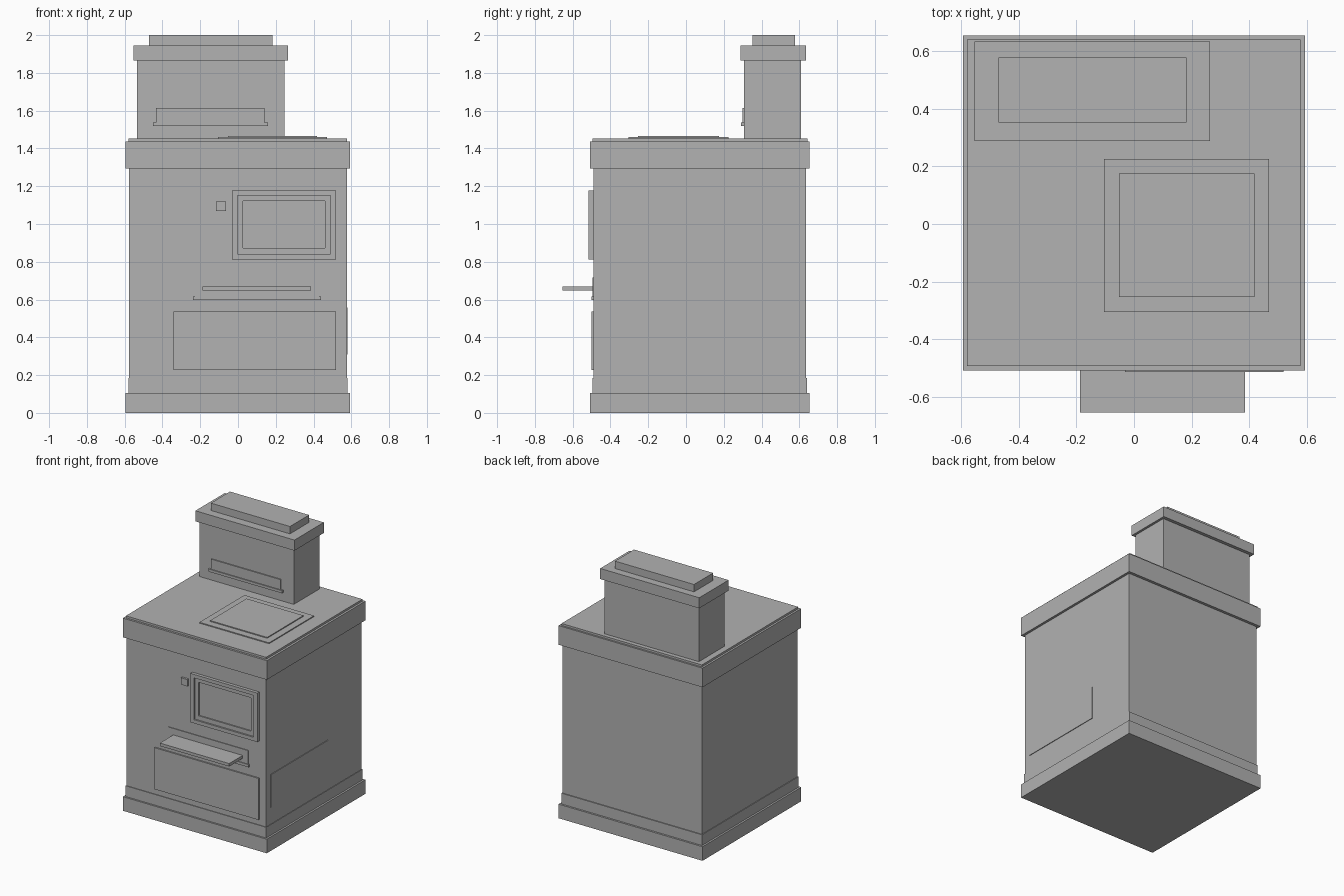
import bpy

if "Cube" in bpy.data.objects:
    bpy.data.objects.remove(bpy.data.objects["Cube"])

grey = bpy.data.materials.new("plain grey")
grey.diffuse_color = (0.445, 0.445, 0.445, 1)
grey.use_nodes = True
grey.node_tree.nodes["Principled BSDF"].inputs["Base Color"].default_value = grey.diffuse_color


def finish(name, verts, faces):
    mesh = bpy.data.meshes.new(name)
    mesh.from_pydata(verts, [], faces)
    mesh.materials.append(grey)
    obj = bpy.data.objects.new(name, mesh)
    bpy.context.collection.objects.link(obj)
    return obj


def box(name, x, y, z):
    """Box from (min, max) ranges on each axis."""
    verts = [(a, b, c) for c in z for a, b in
             ((x[0], y[0]), (x[1], y[0]), (x[1], y[1]), (x[0], y[1]))]
    faces = [(3, 2, 1, 0), (4, 5, 6, 7)]
    faces += [(i, (i + 1) % 4, (i + 1) % 4 + 4, i + 4) for i in range(4)]
    return finish(name, verts, faces)


def frame(name, outer, inner, y):
    """Rectangular ring facing -y; outer and inner are (x0, x1, z0, z1)."""
    def loop(r, d):
        return [(r[0], d, r[2]), (r[1], d, r[2]), (r[1], d, r[3]), (r[0], d, r[3])]
    rings = [loop(outer, y[1]), loop(outer, y[0]), loop(inner, y[0]), loop(inner, y[1])]
    verts = [v for r in rings for v in r]
    faces = []
    for k in range(4):
        n = (k + 1) % 4
        for i in range(4):
            j = (i + 1) % 4
            faces.append((k * 4 + i, k * 4 + j, n * 4 + j, n * 4 + i))
    return finish(name, verts, faces)


# Cabinet, plinth and top
FRONT = -0.491
box("cabinet_body", (-0.576, 0.576), (FRONT, 0.634), (0.1, 1.30))
box("plinth", (-0.595, 0.594), (-0.509, 0.655), (0, 0.105))
box("plinth_step", (-0.581, 0.58), (-0.496, 0.641), (0.105, 0.185))
box("top_band", (-0.595, 0.594), (-0.509, 0.655), (1.295, 1.438))
box("top_plate", (-0.58, 0.578), (-0.494, 0.642), (1.438, 1.453))

# Hatch on the top
box("hatch_rim", (-0.105, 0.47), (-0.305, 0.226), (1.453, 1.46))
box("hatch_lid", (-0.053, 0.418), (-0.253, 0.175), (1.46, 1.467))

# Upper housing at the back
box("housing", (-0.534, 0.246), (0.307, 0.61), (1.45, 1.866))
box("housing_cap", (-0.554, 0.264), (0.289, 0.635), (1.866, 1.945))
box("housing_crown", (-0.471, 0.182), (0.353, 0.578), (1.945, 2.0))
box("housing_panel", (-0.434, 0.14), (0.299, 0.307), (1.538, 1.613))
box("housing_ledge", (-0.45, 0.159), (0.292, 0.307), (1.518, 1.538))

# Recessed window and button
middle, pane = (-0.003, 0.49, 0.84, 1.152), (0.026, 0.461, 0.873, 1.122)
frame("window_frame", (-0.032, 0.52, 0.813, 1.178), middle, (-0.515, FRONT))
frame("window_inner_frame", middle, pane, (-0.503, FRONT))
box("window_pane", pane[:2], (-0.494, FRONT), pane[2:])
box("button", (-0.116, -0.063), (-0.507, FRONT), (1.069, 1.12))

# Tray with its backing and ledge
box("tray_backing", (-0.228, 0.429), (-0.496, FRONT), (0.61, 0.718))
box("tray_ledge", (-0.238, 0.439), (-0.501, FRONT), (0.597, 0.617))
box("tray", (-0.187, 0.386), (-0.655, FRONT), (0.648, 0.67))

# Access panels on the front and right side
box("front_panel", (-0.341, 0.52), (-0.501, FRONT), (0.226, 0.536))
box("side_panel", (0.576, 0.581), (-0.44, 0.24), (0.31, 0.557))
